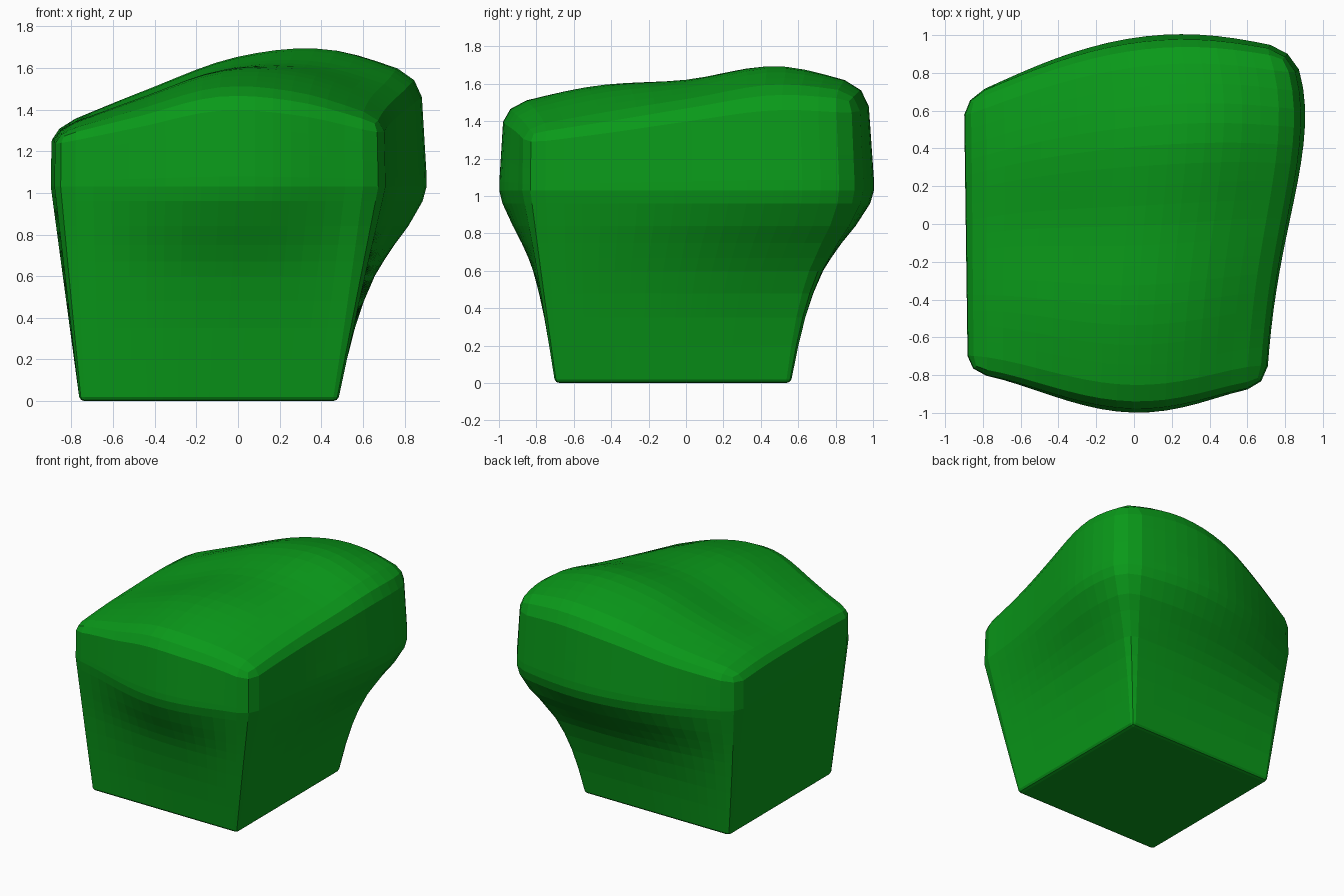
import bpy, bmesh, math

if "Cube" in bpy.data.objects:
    bpy.data.objects.remove(bpy.data.objects["Cube"])

def lerp(table, x):
    """Piecewise-linear lookup in (x, value) pairs."""
    for (a, fa), (b, fb) in zip(table, table[1:]):
        if x <= b:
            return fa + (fb - fa) * (x - a) / (b - a)
    return table[-1][1]

def spline(vals, s):
    """Catmull-Rom through evenly spaced values, s in -1..1."""
    n = len(vals) - 1
    f = min(max((s + 1) / 2 * n, 0), n)
    i = min(int(f), n - 1)
    t = f - i
    p1, p2 = vals[i], vals[i + 1]
    p0 = vals[i - 1] if i > 0 else 2 * p1 - p2
    p3 = vals[i + 2] if i + 2 <= n else 2 * p2 - p1
    return 0.5 * (2 * p1 + (p2 - p0) * t + (2 * p0 - 5 * p1 + 4 * p2 - p3) * t * t
                  + (3 * p1 - p0 - 3 * p2 + p3) * t ** 3)

# Crown height, rows run front to back, columns left to right
CROWN = [(1.28, 1.38, 1.48, 1.45, 1.34),
         (1.30, 1.45, 1.58, 1.56, 1.41),
         (1.31, 1.45, 1.60, 1.61, 1.49),
         (1.31, 1.49, 1.65, 1.69, 1.56),
         (1.29, 1.41, 1.54, 1.59, 1.54)]
RIDGE, TOP = 1.03, 1.5
FLARE = [(0, 0), (.2, .11), (.35, .21), (.48, .32), (.6, .45), (.75, .67),
         (.84, .82), (.94, .95), (1.03, 1), (1.08, 1), (1.5, .95)]
STRAIGHT = [(0, 0), (1.03, 1), (1.5, .97)]
BULGE = [(0, 0), (.2, .03), (.35, .07), (.48, .14), (.6, .24), (.67, .34), (.75, .5),
         (.84, .71), (.96, .95), (1.03, 1), (1.08, 1), (1.5, .87)]
# Corner columns: foot position, position at the ridge, flare profile
CORNERS = {(-1, -1): ((-.76, -.70), (-.88, -.79), STRAIGHT),
           (1, -1): ((.48, -.70), (.70, -.865), STRAIGHT),
           (-1, 1): ((-.76, .56), (-.90, .67), STRAIGHT),
           (1, 1): ((.48, .56), (.83, .93), FLARE)}

def warp(u, v, w):
    """Map the rounded box to the swelling hedge shape."""
    x = y = 0
    for (su, sv), (foot, ridge, prof) in CORNERS.items():
        k = (1 + su * u) * (1 + sv * v) / 4
        g = lerp(prof, w)
        x += k * (foot[0] + (ridge[0] - foot[0]) * g)
        y += k * (foot[1] + (ridge[1] - foot[1]) * g)
    b = lerp(BULGE, w)
    y -= .165 * b * (1 - u * u) ** 1.8 * (1 + .3 * u) * (1 - v) / 2
    y += .18 * b * (1 - u * u) ** 1.2 * (1 + .1 * u) * (1 + v) / 2
    x += .25 * b * (1 - v * v) * ((1 + v) / 2) ** 2 * (1 + u) / 2
    z = w
    if w > RIDGE:
        h = spline([spline(row, u) for row in CROWN], v)
        z = RIDGE + (w - RIDGE) / (TOP - RIDGE) * (h - RIDGE)
    return x, y, z

# Grid of the box: first and last index are the chamfer edge lines
N = 18
LEVELS = [0, .02, .2, .35, .48, .6, .67, .75, .84, .96, 1.03, 1.08, 1.2, 1.32, 1.41, TOP]
M = len(LEVELS) - 1

def point(i, j, k):
    e = [(-1 if a == 0 else 1 if a == m else 0) for a, m in ((i, N), (j, N), (k, M))]
    s = 1 / math.sqrt(max(1, sum(map(abs, e))))
    w = LEVELS[k]
    if k == 0:
        w = .02 * (1 - s)
    elif k == M:
        w = TOP - .09 * (1 - s)
    r = .04 + .085 * min(w / RIDGE, 1)
    c = []
    for a, ea in ((i, e[0]), (j, e[1])):
        inner = (1 - r) * (-1 + 2 * (min(max(a, 1), N - 1) - 1) / (N - 2))
        c.append(inner + ea * r * s)
    return warp(c[0], c[1], w)

bm = bmesh.new()
verts = {}

def vert(*key):
    if key not in verts:
        verts[key] = bm.verts.new(point(*key))
    return verts[key]

def sheet(na, nb, key):
    for a in range(na):
        for b in range(nb):
            bm.faces.new([vert(*key(a + p, b + q)) for p, q in ((0, 0), (1, 0), (1, 1), (0, 1))])

# Opposite sides of the box, then foot and crown
for end in (0, N):
    sheet(N, M, lambda a, b: (a, end, b))
    sheet(N, M, lambda a, b: (end, a, b))
for end in (0, M):
    sheet(N, N, lambda a, b: (a, b, end))
bmesh.ops.recalc_face_normals(bm, faces=bm.faces)

mesh = bpy.data.meshes.new("bush_block")
bm.to_mesh(mesh)
bm.free()
bush = bpy.data.objects.new("bush_block", mesh)
bpy.context.collection.objects.link(bush)

leaf = bpy.data.materials.new("leaf_green")
leaf.diffuse_color = (0.003, 0.32, 0.01, 1)
leaf.use_nodes = True
leaf.node_tree.nodes["Principled BSDF"].inputs["Base Color"].default_value = leaf.diffuse_color
mesh.materials.append(leaf)
